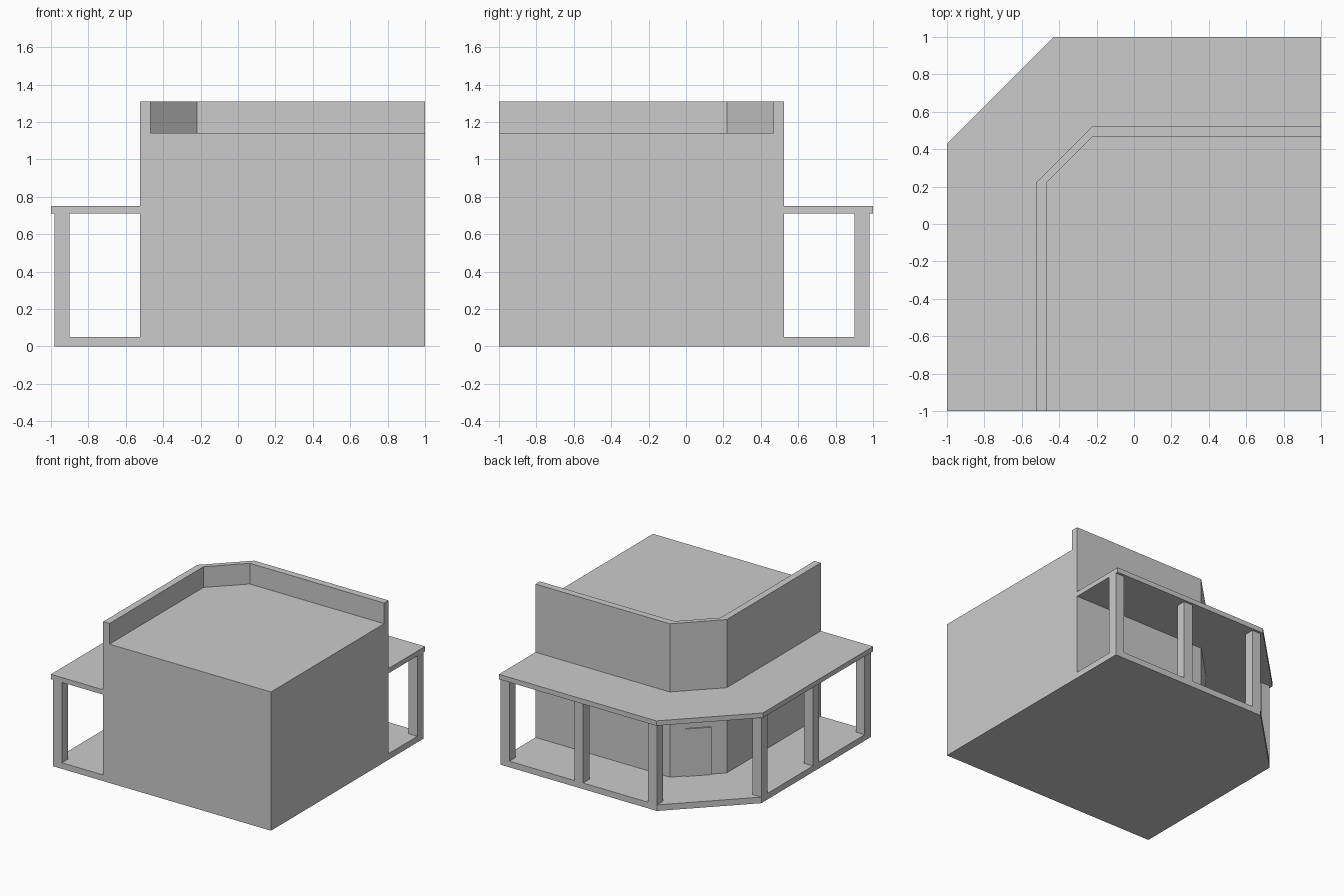
import bpy, bmesh
from mathutils import Vector

if "Cube" in bpy.data.objects:
    bpy.data.objects.remove(bpy.data.objects["Cube"])


def prism(name, pts, z0, z1):
    """Extrude a flat outline from z0 up to z1."""
    bm = bmesh.new()
    face = bm.faces.new([bm.verts.new((x, y, z0)) for x, y in pts])
    ext = bmesh.ops.extrude_face_region(bm, geom=[face])
    verts = [v for v in ext["geom"] if isinstance(v, bmesh.types.BMVert)]
    bmesh.ops.translate(bm, verts=verts, vec=(0, 0, z1 - z0))
    bmesh.ops.recalc_face_normals(bm, faces=bm.faces)
    mesh = bpy.data.meshes.new(name)
    bm.to_mesh(mesh)
    bm.free()
    obj = bpy.data.objects.new(name, mesh)
    bpy.context.collection.objects.link(obj)
    return obj


def corner_path(r, c):
    """Path along the left side, cut corner and back side."""
    return [(-r, -1), (-r, c), (-c, r), (1, r)]


def band(name, outer, inner, z0, z1):
    return prism(name, outer + inner[::-1], z0, z1)


wall = corner_path(0.525, 0.22)
wall_inner = corner_path(0.468, 0.22)
deck_edge = corner_path(0.98, 0.422)
canopy_edge = corner_path(1.0, 0.43)

# Main building block and the parapet on its two street sides
prism("building", wall + [(1, -1)], 0, 1.14)
band("parapet", wall, wall_inner, 1.14, 1.31)

# Veranda floor and canopy wrapping the cut corner
band("veranda_floor", deck_edge, wall, 0, 0.05)
band("canopy", canopy_edge, wall, 0.71, 0.75)

# Veranda posts, mirrored across the diagonal
W = 0.08
for i, x in enumerate((-0.422, 0.249, 1 - W)):
    pts = [(x, 0.98 - W), (x + W, 0.98 - W), (x + W, 0.98), (x, 0.98)]
    prism(f"back_post_{i}", pts, 0.05, 0.71)
    prism(f"left_post_{i}", [(-y, -px) for px, y in pts], 0.05, 0.71)

# Door on the cut corner wall
a, b = Vector(wall[1]), Vector(wall[2])
along = (b - a).normalized()
out = Vector((-along.y, along.x))
mid = (a + b) / 2
door = [mid + along * s * 0.097 + out * d
        for s, d in ((-1, 0), (1, 0), (1, 0.01), (-1, 0.01))]
prism("door", [tuple(p) for p in door], 0.05, 0.44)
